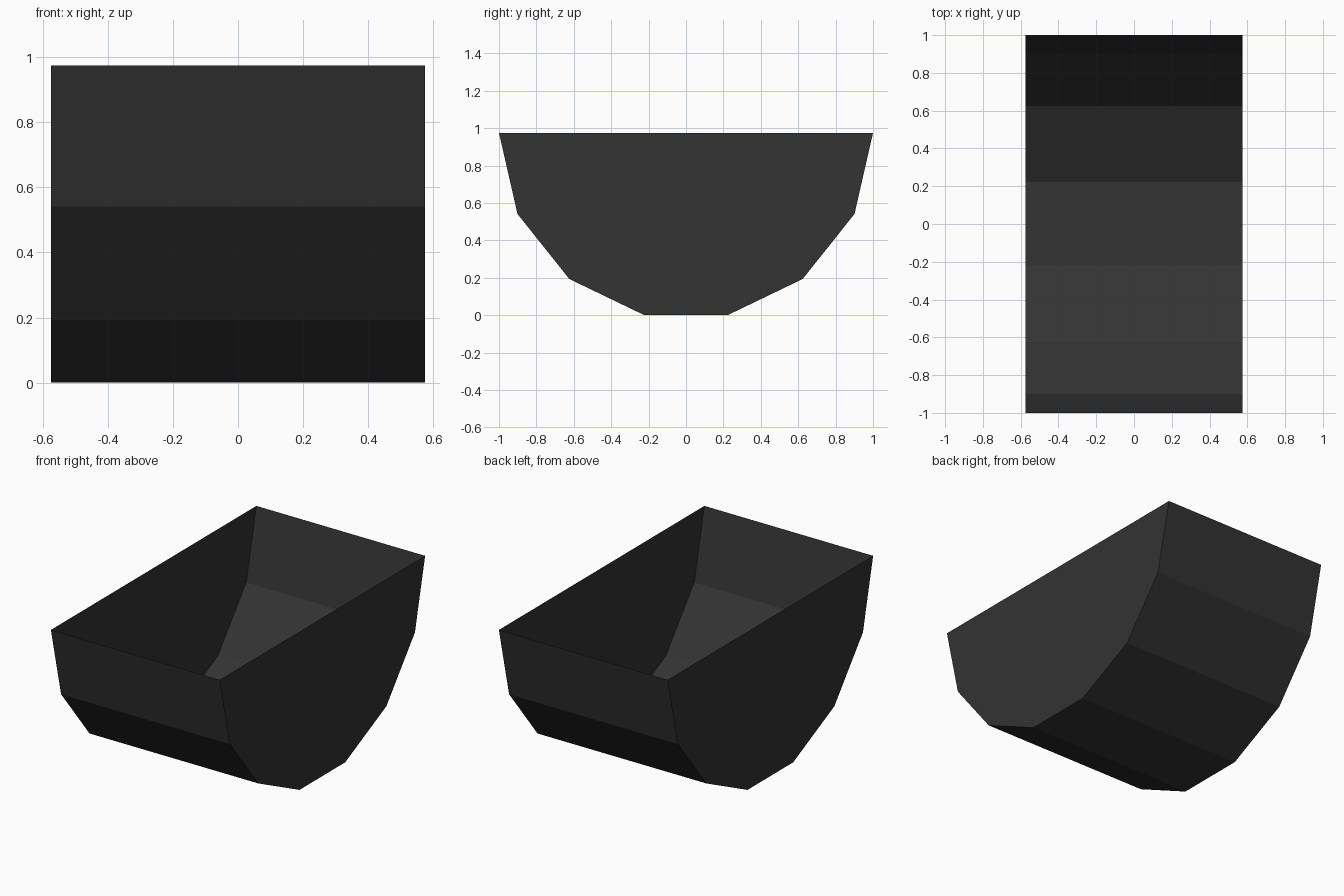
import bpy, bmesh, math

if "Cube" in bpy.data.objects:
    bpy.data.objects.remove(bpy.data.objects["Cube"])

HALF_WIDTH = 0.575   # along x
SIDES = 7            # facets on the half-round belly

# One flat dark grey
mat = bpy.data.materials.new("dark grey")
mat.diffuse_color = (0.033, 0.033, 0.033, 1)
mat.use_nodes = True
mat.node_tree.nodes["Principled BSDF"].inputs["Base Color"].default_value = mat.diffuse_color

# Half-round profile in the y-z plane, lowest facet resting on z = 0
rise = math.cos(math.pi / SIDES / 2)
profile = []
for i in range(SIDES + 1):
    a = math.pi + math.pi * i / SIDES
    profile.append((math.cos(a), rise + math.sin(a)))

# Open trough: two end plates joined by the faceted belly, no lid
bm = bmesh.new()
left, right = [[bm.verts.new((x, y, z)) for y, z in profile]
               for x in (-HALF_WIDTH, HALF_WIDTH)]
for i in range(SIDES):
    bm.faces.new((left[i], left[i + 1], right[i + 1], right[i]))
bm.faces.new(right)
bm.faces.new(left[::-1])
for f in bm.faces:
    f.normal_update()
    # outward normals, away from the middle of the open top
    c = f.calc_center_median()
    c.z -= rise
    if f.normal.dot(c) < 0:
        f.normal_flip()

mesh = bpy.data.meshes.new("trough")
bm.to_mesh(mesh)
bm.free()
mesh.materials.append(mat)
trough = bpy.data.objects.new("trough", mesh)
bpy.context.collection.objects.link(trough)
